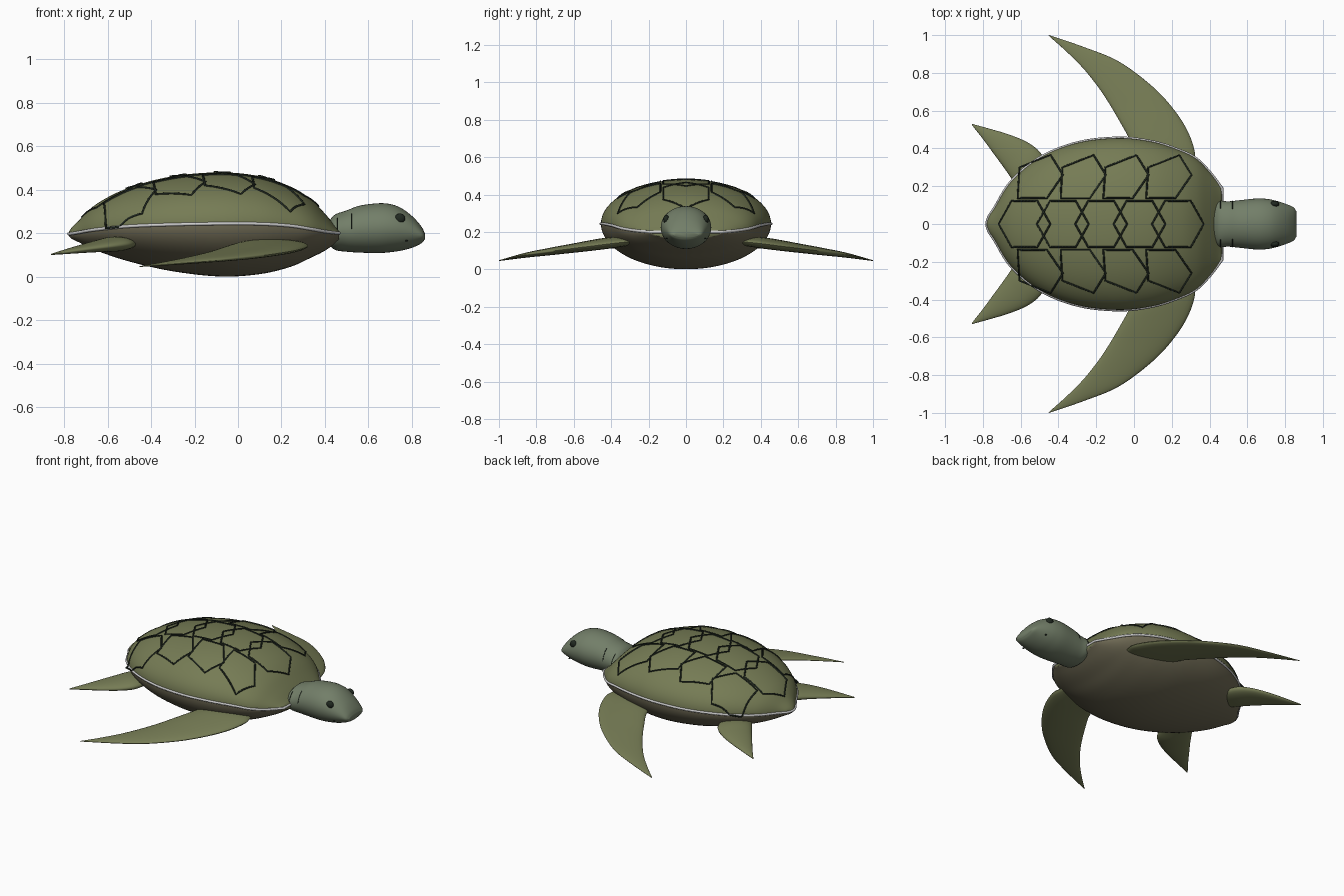
import bpy, bmesh
from math import sin, cos, pi, sqrt
from mathutils import Vector

if "Cube" in bpy.data.objects:
    bpy.data.objects.remove(bpy.data.objects["Cube"])


def material(name, r, g, b):
    m = bpy.data.materials.new(name)
    m.diffuse_color = (r, g, b, 1)
    m.use_nodes = True
    m.node_tree.nodes["Principled BSDF"].inputs["Base Color"].default_value = m.diffuse_color
    return m


OLIVE = material("olive", 0.18, 0.20, 0.09)
BELLY = material("belly", 0.16, 0.145, 0.09)
SKIN = material("skin", 0.17, 0.21, 0.14)
DARK = material("dark", 0.015, 0.022, 0.015)


def smooth(keys, n):
    """Catmull-Rom samples through rows of numbers."""
    rows = [Vector(k) for k in keys]
    out = []
    for i in range(len(rows) - 1):
        b, c = rows[i], rows[i + 1]
        a = rows[i - 1] if i else b * 2 - c
        d = rows[i + 2] if i + 2 < len(rows) else c * 2 - b
        for j in range(n):
            t = j / n
            out.append(0.5 * (b * 2 + (c - a) * t + (a * 2 - b * 5 + c * 4 - d) * t * t
                              + (b * 3 - a - c * 3 + d) * t ** 3))
    return out + [rows[-1]]


def loft(name, rings, mats, second=lambda j: False):
    bm = bmesh.new()
    vs = [[bm.verts.new(p) for p in r] for r in rings]
    k = len(vs[0])
    for a, b in zip(vs, vs[1:]):
        for j in range(k):
            f = bm.faces.new((a[j], a[(j + 1) % k], b[(j + 1) % k], b[j]))
            f.material_index = int(second(j))
    bm.faces.new(vs[0])
    bm.faces.new(vs[-1])
    bmesh.ops.recalc_face_normals(bm, faces=bm.faces)
    me = bpy.data.meshes.new(name)
    bm.to_mesh(me)
    bm.free()
    ob = bpy.data.objects.new(name, me)
    bpy.context.collection.objects.link(ob)
    for m in mats:
        me.materials.append(m)
    bpy.ops.object.select_all(action='DESELECT')
    ob.select_set(True)
    bpy.context.view_layer.objects.active = ob
    bpy.ops.object.shade_smooth_by_angle(angle=1.0)
    return ob


def tubes(name, paths, radius, cyclic, mat=None):
    cu = bpy.data.curves.new(name, 'CURVE')
    cu.dimensions = '3D'
    cu.bevel_depth = radius
    cu.bevel_resolution = 1
    cu.use_fill_caps = True
    for path in paths:
        sp = cu.splines.new('POLY')
        sp.points.add(len(path) - 1)
        for q, p in zip(sp.points, path):
            q.co = (*p, 1)
        sp.use_cyclic_u = cyclic
    if mat:
        cu.materials.append(mat)
    ob = bpy.data.objects.new(name, cu)
    bpy.context.collection.objects.link(ob)


# Shell: x, half width, rim z, top z, bottom z
shell = smooth([
    (-.778, .012, .197, .207, .187), (-.765, .045, .198, .225, .175),
    (-.735, .09, .203, .255, .16), (-.65, .225, .217, .335, .12),
    (-.5, .35, .232, .41, .07), (-.3, .43, .24, .462, .025),
    (-.08, .455, .244, .48, .001), (.1, .435, .243, .462, .012),
    (.24, .39, .234, .415, .045), (.33, .345, .22, .36, .085),
    (.4, .275, .208, .29, .12), (.465, .19, .2, .212, .165)], 6)
N = 64


def shell_ring(s):
    x, w, rim, top, bot = s
    ring = []
    for j in range(N):
        a = 2 * pi * j / N
        h = top - rim if j <= N // 2 else rim - bot
        ring.append((x, w * cos(a), rim + h * sin(a)))
    return ring


loft("shell", [shell_ring(s) for s in shell], [OLIVE, BELLY], lambda j: j >= N // 2)

# Pale rim around the shell
side = [(s[0], s[1], s[2]) for s in shell]
tubes("shell_rim", [side + [(x, -y, z) for x, y, z in reversed(side)]], 0.008, True)


# Scute outlines draped on the dome
def on_shell(x, y):
    for a, b in zip(shell, shell[1:]):
        if a[0] <= x <= b[0]:
            s = a.lerp(b, (x - a[0]) / (b[0] - a[0]))
            return (x, y, s[2] + (s[3] - s[2]) * sqrt(max(0, 1 - (y / s[1]) ** 2)) + .001)


def drape(poly):
    out = []
    for (x0, y0), (x1, y1) in zip(poly, poly[1:] + poly[:1]):
        out += [on_shell(x0 + (x1 - x0) * i / 8, y0 + (y1 - y0) * i / 8) for i in range(8)]
    return out


scutes = []
for i in range(5):
    cx = -.58 + .203 * i
    scutes.append(drape([(cx + .137 * cos(k * pi / 3), .141 * sin(k * pi / 3)) for k in range(6)]))
for i in range(4):
    x = -.616 + .227 * i
    for s in (1, -1):
        scutes.append(drape([(x + dx, s * y) for dx, y in
                             ((0, .137), (.155, .137), (.24, .26), (.175, .365), (.01, .3))]))
tubes("scute_lines", scutes, 0.005, True, DARK)

# Head and neck: x, half width, bottom z, top z
head = smooth([
    (.40, .07, .16, .24), (.425, .1, .14, .265), (.45, .122, .122, .288),
    (.5, .12, .115, .305), (.56, .126, .111, .327), (.65, .135, .109, .338),
    (.71, .132, .114, .332), (.76, .121, .122, .31), (.81, .104, .137, .27),
    (.845, .088, .155, .228), (.859, .068, .172, .2)], 5)


def head_point(s, a):
    return (s[0], s[1] * cos(a), (s[2] + s[3]) / 2 + (s[3] - s[2]) / 2 * sin(a))


loft("head", [[head_point(s, 2 * pi * j / 40) for j in range(40)] for s in head], [SKIN])

# Neck creases on both sides
creases = []
for i in (11, 17):
    for flip in (0, 1):
        path = []
        for k in range(9):
            a = .05 + .8 * k / 8
            path.append(head_point(head[i], pi - a if flip else a))
        creases.append(path)
tubes("neck_creases", creases, 0.002, False, DARK)


# Eyes and small mouth-corner marks
def bead(name, loc, scale):
    bpy.ops.mesh.primitive_uv_sphere_add(segments=20, ring_count=12, radius=1, location=loc)
    ob = bpy.context.object
    ob.name = name
    ob.scale = scale
    ob.data.materials.append(DARK)
    bpy.ops.object.shade_smooth()


for s, tag in ((1, "left"), (-1, "right")):
    bead("eye_" + tag, (.745, s * .106, .268), (.024, .016, .023))
    bead("nostril_" + tag, (.775, s * .105, .165), (.006, .006, .004))

# Flippers: leading x y, trailing x y, centre z, half thickness
FRONT = [(.31, .30, 0, .38, .148, .026), (.322, .38, -.03, .46, .14, .03),
         (.28, .50, -.08, .55, .125, .028), (.2, .62, -.13, .635, .11, .024),
         (.09, .735, -.19, .725, .095, .02), (-.08, .86, -.27, .825, .078, .014),
         (-.26, .935, -.36, .915, .062, .008), (-.45, 1.0, -.452, .997, .047, .002)]
REAR = [(-.46, .28, -.60, .17, .152, .025), (-.49, .37, -.645, .235, .15, .034),
        (-.56, .43, -.69, .30, .142, .028), (-.66, .473, -.745, .375, .13, .02),
        (-.76, .503, -.80, .45, .117, .012), (-.857, .53, -.859, .525, .103, .003)]
for name, keys in (("front_flipper", FRONT), ("rear_flipper", REAR)):
    for s, tag in ((1, "left"), (-1, "right")):
        rings = []
        for lx, ly, tx, ty, z, th in smooth(keys, 6):
            rings.append([((lx + tx) / 2 + (lx - tx) / 2 * cos(a),
                           s * ((ly + ty) / 2 + (ly - ty) / 2 * cos(a)), z + th * sin(a))
                          for a in (2 * pi * j / 28 for j in range(28))])
        loft(name + "_" + tag, rings, [OLIVE])
